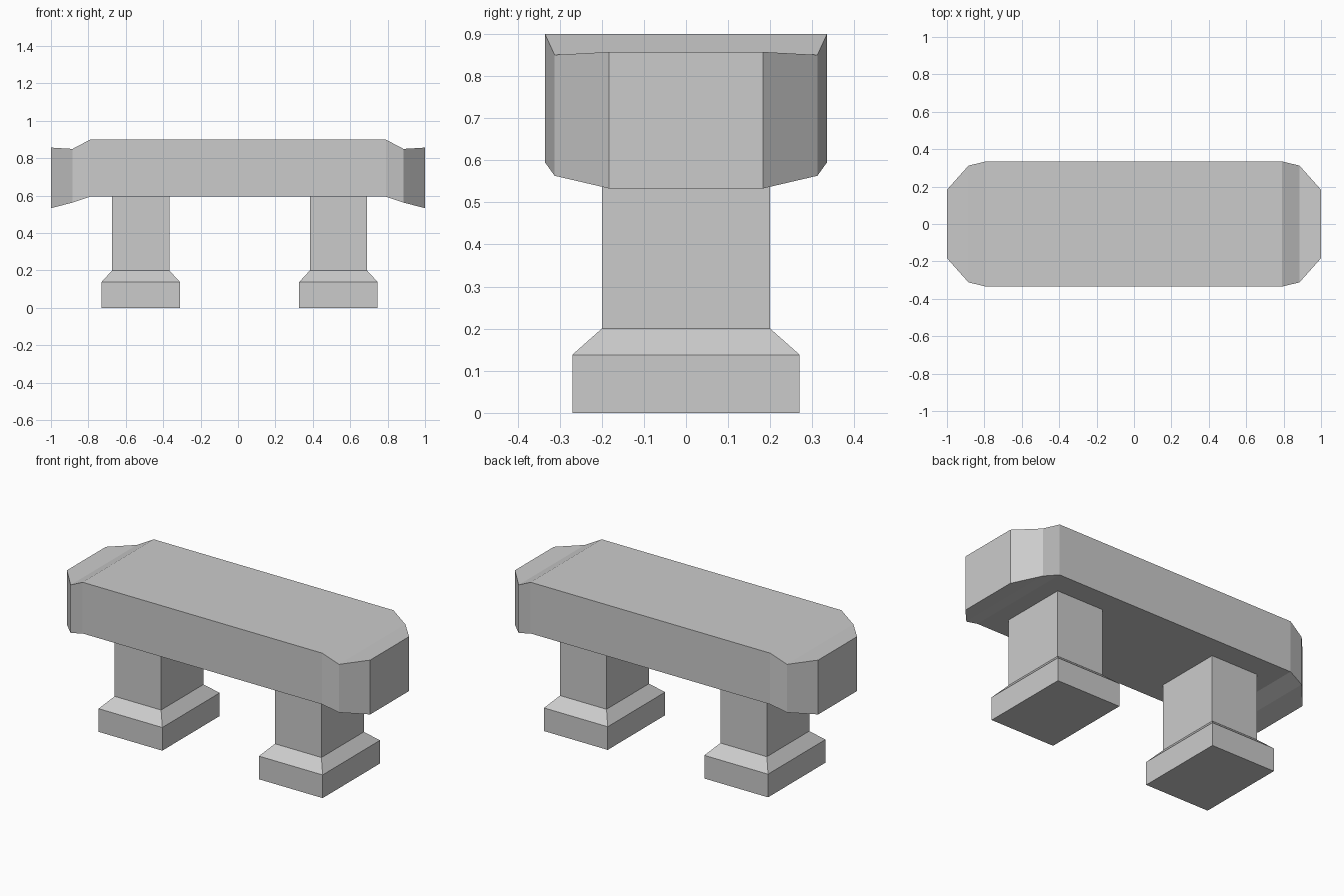
import bpy, bmesh

if "Cube" in bpy.data.objects:
    bpy.data.objects.remove(bpy.data.objects["Cube"])


def loft(name, rings):
    """Skin a list of four-point rings and cap both ends."""
    bm = bmesh.new()
    loops = [[bm.verts.new(p) for p in ring] for ring in rings]
    for a, b in zip(loops, loops[1:]):
        for i in range(4):
            j = (i + 1) % 4
            bm.faces.new((a[i], a[j], b[j], b[i]))
    bm.faces.new(loops[0])
    bm.faces.new(loops[-1])
    bmesh.ops.recalc_face_normals(bm, faces=bm.faces)
    mesh = bpy.data.meshes.new(name)
    bm.to_mesh(mesh)
    bm.free()
    obj = bpy.data.objects.new(name, mesh)
    bpy.context.collection.objects.link(obj)
    return obj


# Seat slab: (x, half depth, bottom, top), mirrored to both ends
half = [(0.79, 0.335, 0.595, 0.90),
        (0.885, 0.312, 0.563, 0.85),
        (1.0, 0.183, 0.533, 0.857)]
stations = [(-x, y, b, t) for x, y, b, t in reversed(half)] + half
loft("seat", [[(x, -y, b), (x, y, b), (x, y, t), (x, -y, t)]
              for x, y, b, t in stations])

# Legs: (z, half width, half depth) with a flared foot
leg_profile = [(0.0, 0.21, 0.27), (0.138, 0.21, 0.27),
               (0.20, 0.153, 0.20), (0.595, 0.153, 0.20)]
for name, cx in (("left_leg", -0.52), ("right_leg", 0.537)):
    loft(name, [[(cx - w, -d, z), (cx + w, -d, z), (cx + w, d, z), (cx - w, d, z)]
                for z, w, d in leg_profile])
